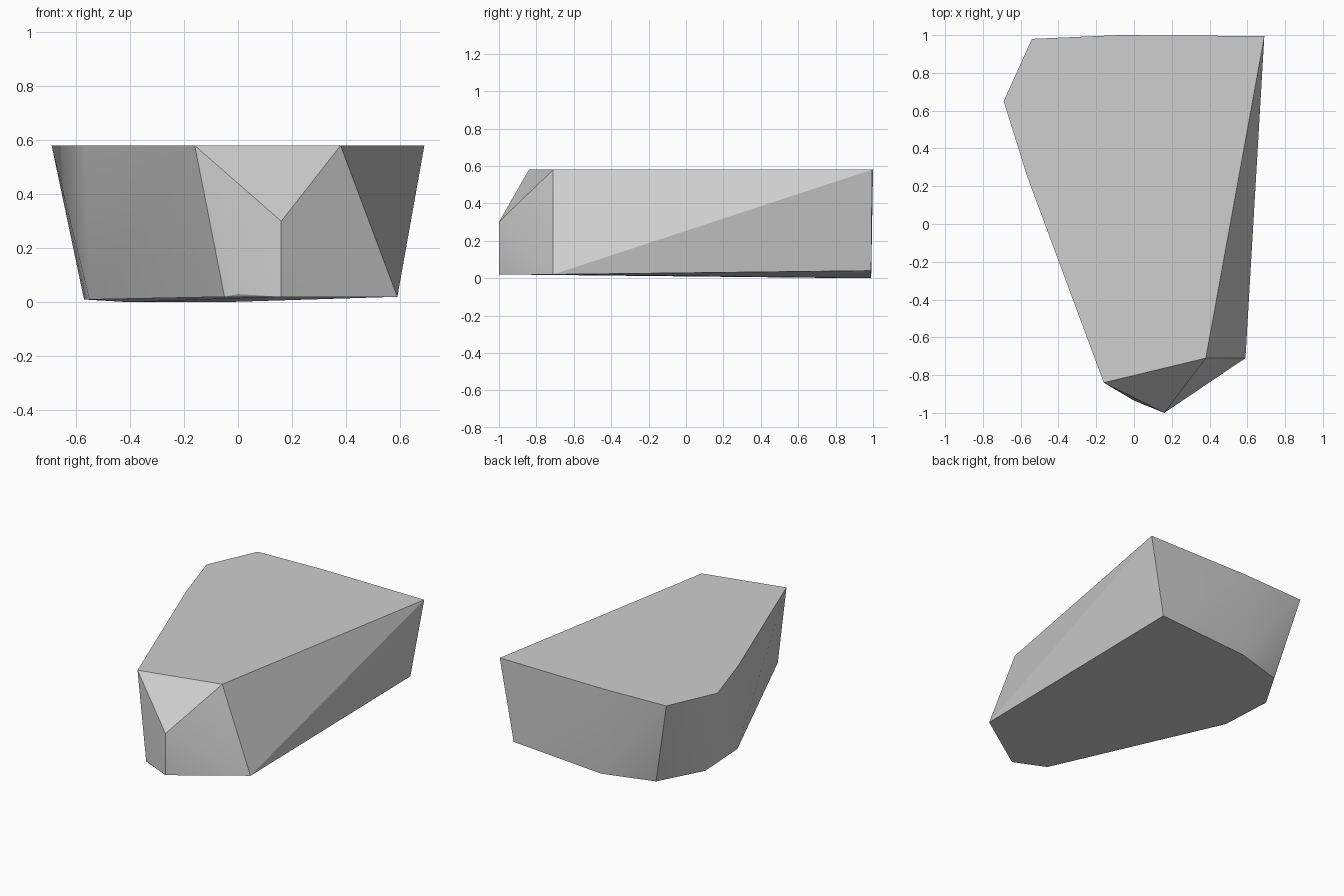
import bpy
import bmesh

default = bpy.data.objects.get("Cube")
if default:
    bpy.data.objects.remove(default, do_unlink=True)

# Plain grey stone
stone = bpy.data.materials.new("stone_grey")
stone.use_nodes = True
colour = (0.62, 0.62, 0.62, 1.0)
stone.diffuse_color = colour
stone.node_tree.nodes["Principled BSDF"].inputs["Base Color"].default_value = colour

# Flat top outline, shared height
top_height = 0.58
top_outline = [(-0.16, -0.84), (0.38, -0.71), (0.69, 0.995), (-0.08, 1.0),
               (-0.54, 0.98), (-0.69, 0.65), (-0.565, 0.25)]
# Slightly uneven underside
base_corners = [(0.59, -0.71, 0.02), (0.59, 0.99, 0.04), (-0.06, 0.99, 0.0),
                (-0.40, 0.89, 0.0), (-0.57, 0.61, 0.01), (-0.55, 0.24, 0.01),
                (-0.05, -0.905, 0.02), (0.0, -0.935, 0.03), (0.16, -1.0, 0.02)]
# Chipped nose at the front
nose = (0.16, -1.0, 0.30)

# Wrap the corners into one faceted block
bm = bmesh.new()
for x, y in top_outline:
    bm.verts.new((x, y, top_height))
for corner in base_corners + [nose]:
    bm.verts.new(corner)
bmesh.ops.convex_hull(bm, input=bm.verts[:])
bmesh.ops.dissolve_limit(bm, angle_limit=0.01, verts=bm.verts[:], edges=bm.edges[:])
bmesh.ops.recalc_face_normals(bm, faces=bm.faces[:])

mesh = bpy.data.meshes.new("rock")
bm.to_mesh(mesh)
bm.free()
mesh.materials.append(stone)
rock = bpy.data.objects.new("rock", mesh)
bpy.context.collection.objects.link(rock)

# Soft sides, crisp ridges
bpy.ops.object.select_all(action="DESELECT")
rock.select_set(True)
bpy.context.view_layer.objects.active = rock
bpy.ops.object.shade_smooth_by_angle(angle=0.5)
